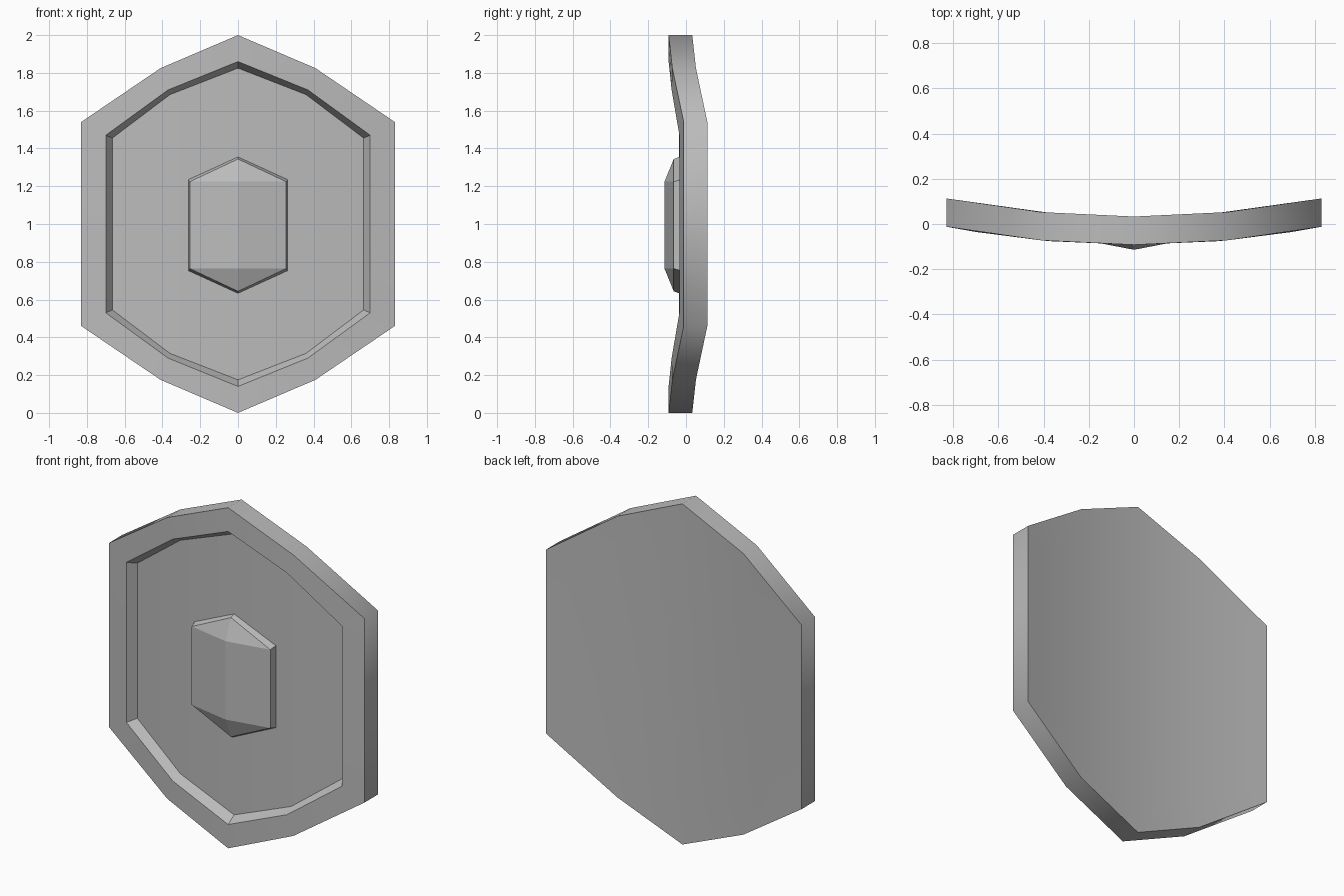
import bpy
import bmesh
import math

cube = bpy.data.objects.get("Cube")
if cube:
    bpy.data.objects.remove(cube, do_unlink=True)

grey = bpy.data.materials.new("plain grey")
grey.use_nodes = True
colour = (0.5, 0.5, 0.5, 1)
grey.diffuse_color = colour
grey.node_tree.nodes["Principled BSDF"].inputs["Base Color"].default_value = colour


def bow(x):
    """Backward sweep of the curved shield at distance x from the middle."""
    return 0.08 * (x / 0.83) ** 2


def outline(half, y):
    """Mirror a quarter outline (side to apex) into a closed bowed ring."""
    quarter = [(-x, z) for x, z in half]
    top = quarter + [(-x, z) for x, z in reversed(quarter[:-1])]
    ring = top + [(x, -z) for x, z in reversed(top)]
    return [(x, y + bow(x), 1 + z) for x, z in ring]


def add_rings(bm, rings):
    """Bridge successive rings and return their vertices."""
    rows = [[bm.verts.new(p) for p in ring] for ring in rings]
    for a, b in zip(rows, rows[1:]):
        n = len(a)
        for i in range(n):
            j = (i + 1) % n
            bm.faces.new((a[i], a[j], b[j], b[i]))
    return rows


def finish(bm, name, smooth_verts=()):
    bmesh.ops.recalc_face_normals(bm, faces=bm.faces[:])
    for f in bm.faces:
        f.smooth = True
    for e in bm.edges:
        crease = e.calc_face_angle(0) > math.radians(30)
        e.smooth = not crease or all(v in smooth_verts for v in e.verts)
    mesh = bpy.data.meshes.new(name)
    bm.to_mesh(mesh)
    bm.free()
    mesh.materials.append(grey)
    obj = bpy.data.objects.new(name, mesh)
    bpy.context.collection.objects.link(obj)


# Shield body: back panel, outer edge, raised rim, sloped wall, sunken front panel
edge = [(0.83, 0.54), (0.41, 0.825), (0, 1)]
lip = [(0.70, 0.47), (0.37, 0.71), (0, 0.86)]
floor = [(0.665, 0.455), (0.36, 0.685), (0, 0.825)]
back_y, front_y, floor_y = 0.033, -0.092, -0.036

bm = bmesh.new()
rows = add_rings(bm, [outline(lip, back_y), outline(edge, back_y),
                      outline(edge, front_y), outline(lip, front_y),
                      outline(floor, floor_y)])
for row in (rows[0], rows[-1]):
    for i in range(4):
        bm.faces.new((row[i], row[i + 1], row[8 - i], row[9 - i]))
# The outer edge is softly shaded around its corners
for a, b in zip(rows[1], rows[2]):
    bm.edges.get((a, b)).tag = True
tagged = [e for e in bm.edges if e.tag]
bmesh.ops.recalc_face_normals(bm, faces=bm.faces[:])
finish(bm, "shield_body")
body = bpy.data.objects["shield_body"].data
outer = {i for i, v in enumerate(body.vertices)
         if 10 <= i < 30}
for e in body.edges:
    a, b = sorted(e.vertices)
    if a in outer and b - a == 10 and b in outer:
        e.use_edge_sharp = False

# Central boss: six-sided with a ridge down the middle
base = [(0.265, 0.243), (0, 0.365)]
shoulder = [(0.255, 0.23), (0, 0.35)]
bm = bmesh.new()
rings = [outline(base, -0.025),
         [(x, -0.065, z) for x, _, z in outline(shoulder, 0)]]
rings = [[(x, y, z - 0.006) for x, y, z in ring] for ring in rings]
foot, s = add_rings(bm, rings)
high = bm.verts.new((0, -0.114, s[0].co.z))
low = bm.verts.new((0, -0.114, s[5].co.z))
for face in ((s[0], s[1], high), (s[1], s[2], high), (s[2], s[3], low, high),
             (s[3], s[4], low), (s[4], s[5], low), (s[5], s[0], high, low),
             foot):
    bm.faces.new(face)
finish(bm, "centre_boss")
for p in bpy.data.objects["centre_boss"].data.polygons:
    p.use_smooth = False
